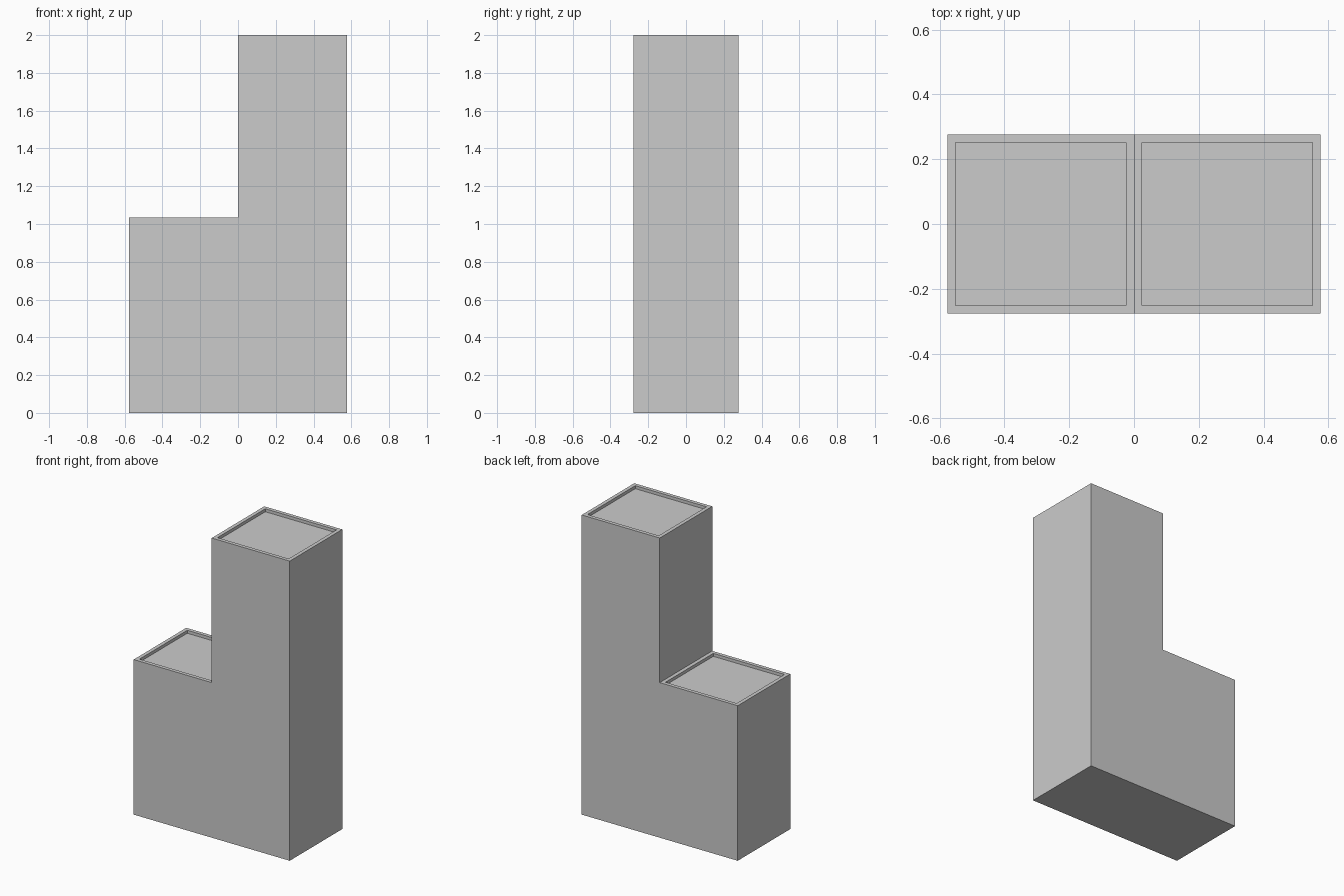
import bpy, bmesh
from mathutils import Vector

if "Cube" in bpy.data.objects:
    bpy.data.objects.remove(bpy.data.objects["Cube"])

HALF_X, HALF_Y = 0.576, 0.277
LOW, HIGH = 1.035, 2.0
RIM, RECESS = 0.025, 0.02

# stepped L-shaped front profile, extruded through the depth
profile = [(-HALF_X, 0), (HALF_X, 0), (HALF_X, HIGH), (0, HIGH), (0, LOW), (-HALF_X, LOW)]
bm = bmesh.new()
front = bm.faces.new([bm.verts.new((x, -HALF_Y, z)) for x, z in profile])
ext = bmesh.ops.extrude_face_region(bm, geom=[front], use_keep_orig=True)
moved = [g for g in ext["geom"] if isinstance(g, bmesh.types.BMVert)]
bmesh.ops.translate(bm, verts=moved, vec=Vector((0, 2 * HALF_Y, 0)))
bmesh.ops.recalc_face_normals(bm, faces=bm.faces)

# recessed roofs behind a thin parapet on both levels
roofs = [f for f in bm.faces if f.normal.z > 0.9]
for roof in roofs:
    # first inset makes the flat rim, second makes the vertical inner walls
    bmesh.ops.inset_individual(bm, faces=[roof], thickness=RIM, use_even_offset=True)
    base = bmesh.ops.extrude_discrete_faces(bm, faces=[roof])["faces"][0]
    bmesh.ops.translate(bm, verts=base.verts, vec=Vector((0, 0, -RECESS)))
bmesh.ops.recalc_face_normals(bm, faces=bm.faces)

mesh = bpy.data.meshes.new("stepped_building")
bm.to_mesh(mesh)
bm.free()
bpy.context.collection.objects.link(bpy.data.objects.new("stepped_building", mesh))
